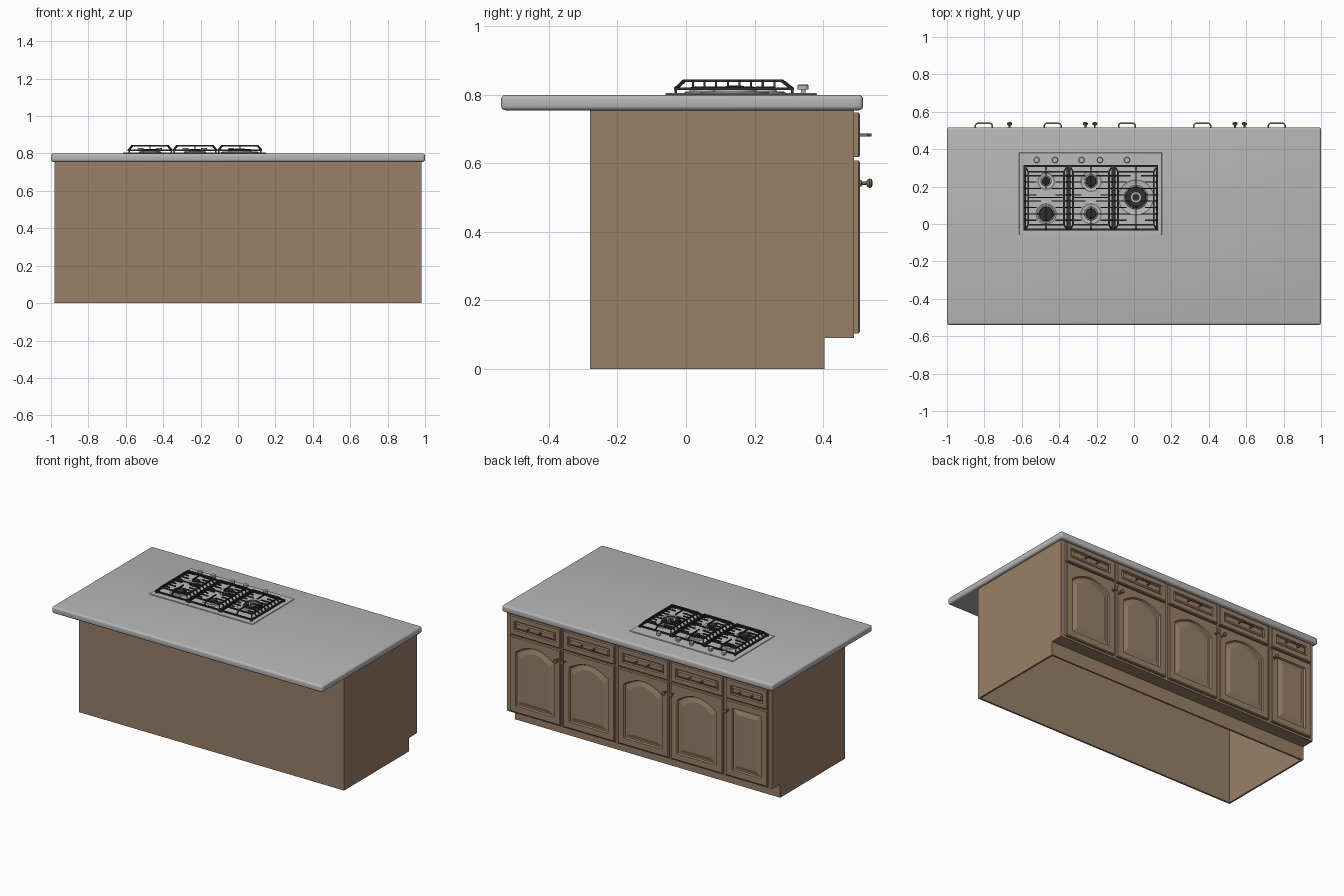
import bpy, bmesh, math
from mathutils import Vector, Matrix

if "Cube" in bpy.data.objects:
    bpy.data.objects.remove(bpy.data.objects["Cube"], do_unlink=True)


def material(name, rgb):
    m = bpy.data.materials.new(name)
    m.use_nodes = True
    m.diffuse_color = (*rgb, 1)
    m.node_tree.nodes["Principled BSDF"].inputs["Base Color"].default_value = (*rgb, 1)
    return m


WOOD = material("brown wood", (0.32, 0.215, 0.14))
BRONZE = material("bronze hardware", (0.22, 0.145, 0.09))
STONE = material("grey stone", (0.47, 0.47, 0.47))
STEEL = material("brushed steel", (0.5, 0.5, 0.5))
IRON = material("black iron", (0.03, 0.03, 0.03))


def finish(name, bm, mat, smooth=False):
    bmesh.ops.recalc_face_normals(bm, faces=bm.faces)
    me = bpy.data.meshes.new(name)
    bm.to_mesh(me)
    bm.free()
    me.materials.append(mat)
    if smooth:
        me.shade_smooth()
        me.set_sharp_from_angle(angle=math.radians(35))
    ob = bpy.data.objects.new(name, me)
    bpy.context.collection.objects.link(ob)
    return ob


def box(name, lo, hi, mat, bevel=0, segments=1):
    bm = bmesh.new()
    lo, hi = Vector(lo), Vector(hi)
    bmesh.ops.create_cube(bm, size=1, matrix=Matrix.Translation((lo + hi) / 2)
                          @ Matrix.Diagonal((*(hi - lo), 1)))
    if bevel:
        bmesh.ops.bevel(bm, geom=bm.edges[:], offset=bevel, segments=segments,
                        profile=0.5, affect='EDGES')
    return finish(name, bm, mat, segments > 1)


def bridge(bm, a, b):
    for i in range(len(a)):
        j = (i + 1) % len(a)
        bm.faces.new((a[i], a[j], b[j], b[i]))


def lathe(name, profile, origin, mat, along_y=False, sides=24):
    """Revolve (radius, height) points into a closed turned part."""
    bm = bmesh.new()
    rings = [[bm.verts.new((r * math.cos(2 * math.pi * k / sides),
                            r * math.sin(2 * math.pi * k / sides), h))
              for k in range(sides)] for r, h in profile]
    for a, b in zip(rings, rings[1:]):
        bridge(bm, a, b)
    bm.faces.new(rings[0])
    bm.faces.new(rings[-1])
    turn = Matrix.Rotation(-math.pi / 2, 4, 'X') if along_y else Matrix()
    bm.transform(Matrix.Translation(origin) @ turn)
    return finish(name, bm, mat, True)


def bar(bm, a, b, w, h):
    """Add a straight rectangular bar from a to b."""
    a, b = Vector(a), Vector(b)
    d = b - a
    z = d.normalized()
    x = z.cross(Vector((0, 0, 1)))
    x = x.normalized() if x.length > 0.01 else Vector((1, 0, 0))
    rot = Matrix((x, z.cross(x), z)).transposed().to_4x4()
    bmesh.ops.create_cube(bm, size=1, matrix=Matrix.Translation((a + b) / 2) @ rot
                          @ Matrix.Diagonal((w, h, d.length, 1)))


def panel(name, x0, x1, z0, z1, steps, arch=0, n=16):
    """Cabinet front: nested outlines of (inset, depth, arched)."""
    bm = bmesh.new()
    loops = []
    for inset, y, arched in steps:
        a, b = x0 + inset, x1 - inset
        pts = [(a, z0 + inset), (b, z0 + inset)]
        for k in range(n + 1):
            t = 1 - 2 * k / n
            drop = arch * t * t if arched else 0
            pts.append(((a + b) / 2 + t * (b - a) / 2, z1 - inset - drop))
        loops.append([bm.verts.new((x, y, z)) for x, z in pts])
    for p, q in zip(loops, loops[1:]):
        bridge(bm, p, q)
    bm.faces.new(loops[0])
    bm.faces.new(loops[-1])
    return finish(name, bm, WOOD)


# Countertop with rounded edge
box("countertop", (-1, -0.54, 0.755), (1, 0.517, 0.8), STONE, 0.013, 4)

# Open-bottomed cabinet shell: sides with toe notch, front sheet, face frame
side_outline = [(-0.28, 0), (0.405, 0), (0.405, 0.09), (0.49, 0.09),
                (0.49, 0.755), (-0.28, 0.755)]
for label, x in (("right", -0.98), ("left", 0.968)):
    bm = bmesh.new()
    ends = [[bm.verts.new((x + dx, y, z)) for y, z in side_outline] for dx in (0, 0.012)]
    bridge(bm, *ends)
    for e in ends:
        bm.faces.new(e)
    finish(label + "_side_panel", bm, WOOD)
box("plain_panel", (-0.968, -0.28, 0), (0.968, -0.268, 0.755), WOOD)
box("face_frame", (-0.968, 0.475, 0.09), (0.968, 0.49, 0.755), WOOD)
box("toe_board", (-0.968, 0.393, 0), (0.968, 0.405, 0.1), WOOD)
box("toe_overhang", (-0.968, 0.405, 0.09), (0.968, 0.475, 0.1), WOOD)

# Doors and drawers: (left edge, right edge, knob x, arch rise)
UNITS = [(0.575, 0.95, 0.59, 0.055), (0.175, 0.555, 0.54, 0.055),
         (-0.225, 0.15, -0.21, 0.055), (-0.625, -0.245, -0.26, 0.055),
         (-0.955, -0.65, -0.665, 0)]
DOOR = [(0, 0.49, 0), (0, 0.503, 0), (0.005, 0.508, 0), (0.045, 0.508, 1),
        (0.05, 0.498, 1), (0.058, 0.498, 1), (0.082, 0.506, 1)]
DRAWER = [(0, 0.49, 0), (0, 0.503, 0), (0.005, 0.508, 0), (0.034, 0.508, 0),
          (0.038, 0.5, 0), (0.043, 0.5, 0), (0.05, 0.505, 0)]
KNOB = [(0.009, 0), (0.009, 0.004), (0.005, 0.006), (0.005, 0.018), (0.012, 0.023),
        (0.014, 0.028), (0.012, 0.034), (0.005, 0.037)]
for i, (x0, x1, kx, arch) in enumerate(UNITS, 1):
    panel(f"door_{i}", x0, x1, 0.103, 0.608, DOOR, arch)
    panel(f"drawer_front_{i}", x0, x1, 0.618, 0.748, DRAWER)
    lathe(f"door_knob_{i}", KNOB, (kx, 0.508, 0.542), BRONZE, True, 16)
    c = (x0 + x1) / 2
    bm = bmesh.new()
    path = [(c + s * dx, y, 0.683) for s, dx, y in
            ((-1, 0.045, 0.503), (-1, 0.045, 0.53), (-1, 0.037, 0.538),
             (1, 0.037, 0.538), (1, 0.045, 0.53), (1, 0.045, 0.503))]
    for a, b in zip(path, path[1:]):
        bar(bm, a, b, 0.008, 0.009)
    finish(f"drawer_handle_{i}", bm, BRONZE)

# Cooktop plate
box("cooktop_plate", (-0.615, -0.06, 0.8), (0.15, 0.382, 0.806), STEEL, 0.002)

# Burners: (x, y, cap radius, ring radius)
BURNERS = [(-0.47, 0.23, 0.022, 0.05), (-0.47, 0.055, 0.04, 0.06),
           (-0.23, 0.23, 0.03, 0.06), (-0.23, 0.055, 0.03, 0.06),
           (0.01, 0.143, 0.058, 0.1)]
for i, (x, y, r, ring) in enumerate(BURNERS, 1):
    lathe(f"burner_bowl_{i}", [(ring, 0), (ring, 0.003), (ring - 0.006, 0.005),
                               (ring - 0.012, 0.002), (r + 0.006, 0.002),
                               (r + 0.004, 0.01), (r, 0.012)],
          (x, y, 0.805), STEEL)
    lathe(f"burner_cap_{i}", [(r, 0), (r, 0.006), (r - 0.004, 0.009)],
          (x, y, 0.816), IRON)
lathe("large_burner_ring", [(0.027, 0), (0.027, 0.002)], (0.01, 0.143, 0.824), STEEL)
lathe("large_burner_centre", [(0.019, 0), (0.019, 0.002)], (0.01, 0.143, 0.8255), IRON)

# Control knobs
for i, x in enumerate((-0.52, -0.422, -0.28, -0.182, -0.037), 1):
    lathe(f"control_knob_{i}", [(0.007, 0), (0.007, 0.01), (0.016, 0.011),
                                (0.016, 0.022), (0.013, 0.025)],
          (x, 0.342, 0.805), STEEL)

# Cast grates: low outer frame, raised inner rails, sloped fingers
LOW, HIGH, W = 0.818, 0.841, 0.008
for i, cx in enumerate((-0.47, -0.23, 0.01), 1):
    bm = bmesh.new()
    for s in (-1, 1):
        outer, inner = cx + s * 0.114, cx + s * 0.096
        bar(bm, (outer, -0.035, LOW), (outer, 0.315, LOW), 0.011, W)
        bar(bm, (inner, -0.008, HIGH), (inner, 0.283, HIGH), 0.009, W)
        end_y, rail_y = 0.14 + s * 0.17, 0.1375 + s * 0.1425
        bar(bm, (cx - 0.118, end_y, LOW), (cx + 0.118, end_y, LOW), 0.01, W)
        bar(bm, (cx - 0.1, rail_y, HIGH), (cx + 0.1, rail_y, HIGH), W, W)
        for t in (-1, 1):
            bar(bm, (cx + t * 0.114, end_y, LOW), (cx + t * 0.096, rail_y, HIGH), W, W)
            bar(bm, (cx + t * 0.112, end_y, 0.806), (cx + t * 0.112, end_y, LOW), W, W)
        # Fingers reaching in from the sides
        for k in range(8):
            y = 0.02 + k * 0.034
            reach = 0.028 if k % 2 else 0.05
            bar(bm, (outer, y, LOW), (inner, y, HIGH), 0.006, W)
            bar(bm, (inner, y, HIGH), (cx + s * reach, y, HIGH), 0.006, W)
        # Fingers reaching in from the ends
        bar(bm, (cx, end_y, LOW), (cx, rail_y, HIGH), 0.006, W)
        bar(bm, (cx, rail_y, HIGH), (cx, 0.1425 + s * 0.045, HIGH), 0.006, W)
    if i < 3:
        bar(bm, (cx - 0.1, 0.1425, HIGH), (cx + 0.1, 0.1425, HIGH), 0.006, W)
    finish(f"grate_{i}", bm, IRON)
